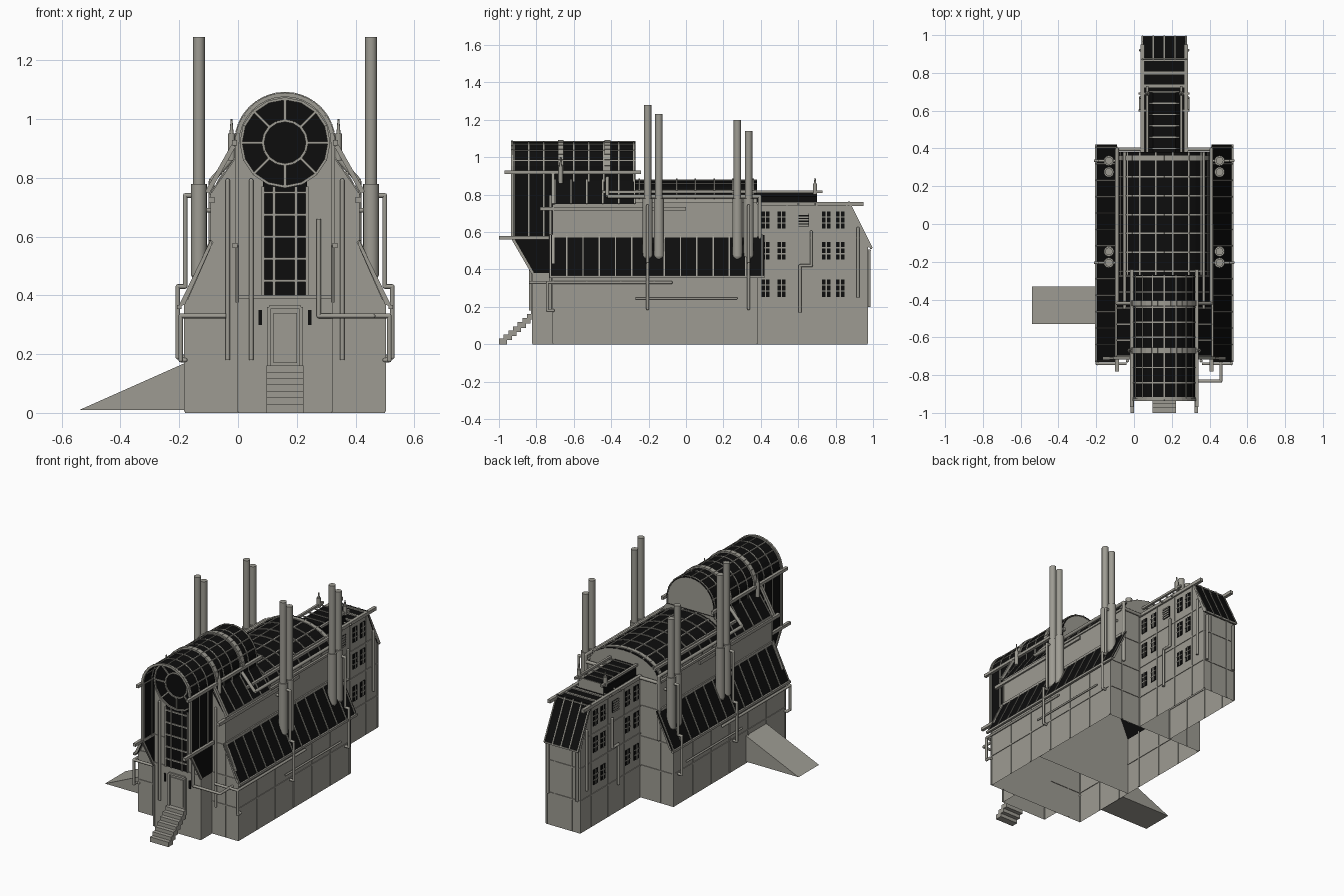
import bpy, bmesh, math
from mathutils import Vector, Matrix

cube = bpy.data.objects.get("Cube")
if cube:
    bpy.data.objects.remove(cube, do_unlink=True)

# Main dimensions: half widths, heights, then positions from front to rear
CENTRE = .16
AISLE, HALL, TOWER, WING, SLOT, CHIMNEY = .34, .25, .16, .115, .075, .293
EAVE, SHOULDER, SPRING, HALL_TOP, TOWER_MID = .38, .57, .75, .88, .92
HOOD, FRONT, GABLE, TOWER_BACK, BACK, HIP, END = -.93, -.82, -.71, -.27, .38, .88, .97


def material(name, rgb):
    mat = bpy.data.materials.new(name)
    mat.use_nodes = True
    mat.diffuse_color = (*rgb, 1)
    mat.node_tree.nodes["Principled BSDF"].inputs["Base Color"].default_value = (*rgb, 1)
    return mat


STONE = material("stone_grey", (.34, .33, .29))
DARK = material("dark_glass", (.004, .004, .004))


def finish(name, bm, materials=(STONE,), mirror=False, smooth=False):
    mesh = bpy.data.meshes.new(name)
    bm.to_mesh(mesh)
    bm.free()
    part = bpy.data.objects.new(name, mesh)
    part.location.x = CENTRE
    for mat in materials:
        mesh.materials.append(mat)
    bpy.context.collection.objects.link(part)
    if mirror:
        part.modifiers.new("Mirror", 'MIRROR').use_mirror_merge = False
    if smooth:
        bpy.ops.object.select_all(action='DESELECT')
        part.select_set(True)
        bpy.context.view_layer.objects.active = part
        bpy.ops.object.shade_smooth_by_angle(angle=math.radians(50))


def frame(start, end):
    """Matrix at the middle of a segment with its z axis along it, and the length."""
    start, end = Vector(start), Vector(end)
    z = (end - start).normalized()
    x = z.cross(Vector((0, 0, 1)))
    x = x.normalized() if x.length > .01 else Vector((0, 1, 0))
    turn = Matrix((x, z.cross(x), z)).transposed().to_4x4()
    return Matrix.Translation((start + end) / 2) @ turn, (end - start).length


def beam(bm, start, end, width=.008, height=None):
    matrix, length = frame(start, end)
    size = Matrix.Diagonal((width, height or width, length, 1))
    bmesh.ops.create_cube(bm, size=1, matrix=matrix @ size)


def lengthwise(bm, x, z, y_from, y_to, width=.008):
    beam(bm, (x, y_from, z), (x, y_to, z), width)


def upright(bm, x, y, bottom, top, width=.008):
    beam(bm, (x, y, bottom), (x, y, top), width)


def across(bm, left, right, y, z, width=.008):
    beam(bm, (left, y, z), (right, y, z), width)


def chain(bm, profile, y, width, height):
    points = [(x, y(z) if callable(y) else y, z) for x, z in profile]
    for start, end in zip(points, points[1:]):
        beam(bm, start, end, width, height)


def plate(bm, middle, size):
    matrix = Matrix.Translation(middle) @ Matrix.Diagonal((*size, 1))
    bmesh.ops.create_cube(bm, size=1, matrix=matrix)


def rod(bm, start, end, radius, tip=None, sides=10):
    matrix, length = frame(start, end)
    bmesh.ops.create_cone(bm, cap_ends=True, segments=sides, radius1=radius,
                          radius2=tip or radius, depth=length, matrix=matrix)


def pipe(bm, start, *moves, radius=.008):
    """Pipe from a start point through moves such as ('z', .4), each along one axis."""
    point = Vector(start)
    for axis, value in moves:
        corner = point.copy()
        setattr(corner, axis, value)
        rod(bm, point, corner, radius)
        bmesh.ops.create_uvsphere(bm, u_segments=10, v_segments=6, radius=radius,
                                  matrix=Matrix.Translation(corner))
        point = corner


def arc(width, height, middle, steps=16, span=math.pi):
    angles = [span * i / steps for i in range(steps + 1)]
    return [(width * math.cos(a), middle + height * math.sin(a)) for a in angles]


def mirrored(half):
    return half + [(-x, z) for x, z in reversed(half)]


def sloping(p, q):
    return abs(p[0] - q[0]) > .01


def always(p, q):
    return True


def shell(name, profile, start, end, axis='y', dark=sloping, caps=True, mirror=False):
    """Open-bottomed extrusion; its start may depend on height."""
    bm = bmesh.new()

    def ring(place):
        spots = [(u, place(z) if callable(place) else place, z) for u, z in profile]
        return [bm.verts.new(s if axis == 'y' else (s[1], s[0], s[2])) for s in spots]

    near, far = ring(start), ring(end)
    for i, (p, q) in enumerate(zip(profile, profile[1:])):
        face = bm.faces.new((near[i], near[i + 1], far[i + 1], far[i]))
        face.material_index = int(dark(p, q))
    if caps:
        bm.faces.new(near)
        bm.faces.new(far[::-1])
    bmesh.ops.recalc_face_normals(bm, faces=bm.faces)
    finish(name, bm, (STONE, DARK), mirror)


# Hall: front part with lean-to slopes, rear part with a vaulted glass roof
aisle = [(AISLE, 0), (AISLE, EAVE), (HALL, SHOULDER), (HALL, SPRING)]
vault = arc(HALL - .015, HALL_TOP - SPRING, SPRING)
shell("hall_front", mirrored(aisle + [(TOWER, HALL_TOP)]), GABLE, TOWER_BACK)
shell("hall_rear", aisle + vault + [(-x, z) for x, z in reversed(aisle)], TOWER_BACK, BACK)
eave_tip = (AISLE + .02, EAVE - .02)
shell("aisle_roof", [(HALL, SHOULDER + .015), eave_tip, (AISLE, EAVE - .01), (HALL, SHOULDER)],
      GABLE - .02, BACK + .04, dark=always, mirror=True)

# Front tower: stone base, dark vaulted body, hood overhanging the front wall
shell("tower_base", mirrored([(TOWER, 0), (TOWER, EAVE + .01)]), FRONT, GABLE)
inner = TOWER - .003
shell("tower_body", [(inner, EAVE)] + arc(inner, inner, TOWER_MID) + [(-inner, EAVE)],
      FRONT, TOWER_BACK - .005, dark=always)
outer = TOWER + .003
crown = arc(outer, outer, TOWER_MID)
foot = [(outer, EAVE), (outer, SHOULDER)]
hood = foot + crown + [(-x, z) for x, z in reversed(foot)]


def hood_front(z):
    return FRONT if z < SHOULDER else HOOD


shell("tower_hood", hood, hood_front, TOWER_BACK, dark=always, caps=False)

# Rear wing with a steep end roof and a raised skylight
shell("rear_wing", [(BACK, 0), (BACK, SPRING), (HIP, SPRING), (END, .53), (END, 0)], -WING, WING, 'x')
hip_top, hip_foot = (HIP - .01, SPRING + .015), (.995, .515)
shell("wing_end_roof", [hip_top, hip_foot, (END, .52), (HIP - .01, SPRING)],
      -WING - .005, WING + .005, 'x', dark=always)
shell("skylight", mirrored([(.085, SPRING), (.085, .79), (.06, .81)]), BACK - .02, .7, dark=always)

# Ribs over the paired slopes
bm = bmesh.new()
for i in range(14):
    y = GABLE - .015 + i * .087
    beam(bm, (HALL, y, SHOULDER + .017), (eave_tip[0], y, eave_tip[1]), .007)
for i in range(6):
    y = GABLE + .01 + i * .085
    beam(bm, (HALL, y, SPRING), (TOWER, y, HALL_TOP), .007)
finish("slope_ribs", bm, mirror=True)

# Ribs over the vaults, wing and skylight
bm = bmesh.new()
for i in range(9):
    chain(bm, hood[1:-1], HOOD + .01 + i * .08, .007, .006)
for y in (-.67, -.42):
    chain(bm, crown, y, .03, .02)
for x, z in crown[::2]:
    lengthwise(bm, x, z, HOOD, TOWER_BACK, .006)
for i in range(7):
    chain(bm, vault, TOWER_BACK + .02 + i * .1, .025 if i == 6 else .008, .012)
for x, z in vault[1::2]:
    lengthwise(bm, x, z, TOWER_BACK, BACK)
for i in range(5):
    x = WING * (i / 2 - 1)
    beam(bm, (x, *hip_top), (x, *hip_foot), .007)
for i in range(6):
    across(bm, -.08, .08, BACK + .02 + i * .06, .811, .007)
for i in range(3):
    across(bm, -WING, WING, .73 + i * .07, SPRING, .015)
finish("roof_ribs", bm)

# Front rim of the hood
bm = bmesh.new()
chain(bm, hood, hood_front, .012, .014)
finish("hood_rim", bm)

# Long beams, gutters and struts
bm = bmesh.new()
lengthwise(bm, TOWER + .012, TOWER_MID, HOOD - .04, TOWER_BACK + .03, .018)
lengthwise(bm, TOWER + .01, SHOULDER, -1, GABLE, .018)
lengthwise(bm, HALL, .725, GABLE - .07, 0, .02)
lengthwise(bm, HALL, SHOULDER + .01, GABLE, BACK, .016)
lengthwise(bm, *eave_tip, GABLE - .02, BACK + .04, .014)
lengthwise(bm, WING, SPRING, BACK, .95, .02)
lengthwise(bm, .21, .815, -.45, BACK, .014)
lengthwise(bm, .09, .815, BACK, .73, .014)
lengthwise(bm, HALL, SPRING, TOWER_BACK, BACK, .014)
beam(bm, (TOWER + .015, GABLE, .91), (HALL + .015, GABLE, SPRING), .016)
beam(bm, (HALL, GABLE, SHOULDER + .015), (AISLE, GABLE, EAVE), .014)
across(bm, 0, WING, hip_foot[0] - .005, hip_foot[1], .01)
finish("beams_and_gutters", bm, mirror=True)

# Shallow wall strips
bm = bmesh.new()
for i in range(7):
    upright(bm, AISLE, GABLE + i * .18, .004, EAVE)
lengthwise(bm, AISLE, .2, GABLE, BACK)
for i in range(4):
    upright(bm, WING, BACK + i * .16, .004, SPRING)
for z in (.2, .4, SHOULDER):
    lengthwise(bm, WING, z, BACK, END)
for y in (GABLE, BACK):
    upright(bm, HALL, y, .004, SPRING)
    upright(bm, AISLE, y, .004, EAVE)
    for x, z in ((AISLE, .2), (AISLE, EAVE), (HALL, SHOULDER)):
        across(bm, WING, x, y, z)
upright(bm, TOWER, FRONT, .004, EAVE)
across(bm, 0, TOWER, FRONT, EAVE + .015, .012)
across(bm, SLOT, TOWER, FRONT, SHOULDER)
for x in (WING / 2, WING):
    upright(bm, x, END, .004, .53)
for z in (.2, .4):
    across(bm, 0, WING, END, z)
finish("wall_strips", bm, mirror=True)

# Keyhole window: dark panes, then grey bars
glass = FRONT - .01
bm = bmesh.new()
rod(bm, (0, FRONT - .008, TOWER_MID), (0, FRONT, TOWER_MID), .148, sides=32)
plate(bm, (0, FRONT - .004, .6), (SLOT * 2, .008, .4))
finish("keyhole_panes", bm, (DARK,))
bm = bmesh.new()
for radius in (SLOT * 2, SLOT):
    chain(bm, arc(radius, radius, TOWER_MID, span=math.tau), glass, .012, .009)
spokes = zip(arc(SLOT, SLOT, TOWER_MID, 8, math.tau), arc(SLOT * 2, SLOT * 2, TOWER_MID, 8, math.tau))
for (x, z), (rim_x, rim_z) in spokes:
    beam(bm, (x, glass, z), (rim_x, glass, rim_z), .009)
for x in (-SLOT, -SLOT / 2, SLOT / 2, SLOT):
    upright(bm, x, glass, .4, .77, .009)
for i in range(5):
    across(bm, -SLOT, SLOT, glass, .45 + i * SLOT)
finish("keyhole_bars", bm)

# Wing windows and vents, with slits beside the door
panes, bars = bmesh.new(), bmesh.new()
for z in (.3, .5, .665):
    for y in (.425, .51, .75, .825):
        plate(panes, (WING, y, z), (.008, .044, .092))
        upright(bars, WING + .004, y, z - .046, z + .046, .006)
        for step in (-.016, .016):
            lengthwise(bars, WING + .004, z + step, y - .022, y + .022, .006)
plate(panes, (WING, .63, .665), (.008, .055, .07))
for i in range(5):
    lengthwise(bars, WING + .004, .635 + i * .015, .6, .655)
plate(panes, (.085, FRONT, .325), (.012, .009, .05))
finish("window_panes", panes, (DARK,), mirror=True)
finish("window_bars", bars, mirror=True)

# Door, front steps and side ramp
bm = bmesh.new()
chain(bm, mirrored([(.055, .15), (.055, .36)]), FRONT - .004, .01, .012)
plate(bm, (0, FRONT - .002, .255), (.08, .008, .17))
finish("door", bm)
bm = bmesh.new()
for i in range(7):
    plate(bm, (0, i * .025 - .978, .015 + i * .022), (.126, .044, .03))
finish("front_steps", bm)
shell("side_ramp", [(-AISLE, .01), (-.7, .01), (-AISLE, .17)], -.53, -.33, dark=lambda p, q: False)

# Chimneys
bm = bmesh.new()
for y, top in ((-.205, 1.28), (-.145, 1.23), (.275, 1.2), (.335, 1.14)):
    levels = [Vector((CHIMNEY, y, z)) for z in (.445, .47, .78, top)]
    for start, end, radius, tip in zip(levels, levels[1:], (.015, .027, .02), (.027, .027, .02)):
        rod(bm, start, end, radius, tip, 16)
finish("chimneys", bm, mirror=True, smooth=True)

# Pipes and small spires
bm = bmesh.new()
outside = AISLE + .015
for y in (-.205, .335):
    pipe(bm, (AISLE, y, .19), ('x', .365), ('z', .43), ('x', AISLE), ('z', .74), ('x', CHIMNEY))
    pipe(bm, (CHIMNEY, y, .69), ('x', HALL))
pipe(bm, (outside, TOWER_BACK, .245), ('y', -TOWER_BACK), radius=.006)
pipe(bm, (.195, GABLE - .015, .18), ('z', .79))
rod(bm, (TOWER, -.42, .89), (HALL, -.42, .79), .01)
pipe(bm, (HALL, -.42, .79), ('y', BACK + .015), ('z', .4), radius=.01)
pipe(bm, (HALL, BACK + .015, SPRING), ('x', WING), radius=.01)
pipe(bm, (.2, GABLE - .03, .33), ('x', outside), ('y', -.08))
pipe(bm, (outside, GABLE - .03, .33), ('z', .18), ('y', GABLE), ('x', AISLE))
pipe(bm, (WING + .01, .61, .17), ('z', .42), ('y', .67), ('z', .6))
pipe(bm, (WING + .01, .92, .25), ('z', .62))
pipe(bm, (.1, END + .01, .2), ('z', .5))
for y in (.6, .69):
    rod(bm, (.08, y, SPRING), (.135, y, SPRING), .006)
for x, y, z, height in ((.182, -.67, .86, .14), (.09, .69, .8, .09)):
    neck = z + height * .65
    rod(bm, (x, y, z), (x, y, neck), .012)
    rod(bm, (x, y, neck), (x, y, z + height), .007, .003)
finish("pipes_and_spires", bm, mirror=True, smooth=True)

# Pipes on the tower front
bm = bmesh.new()
pipe(bm, (-WING, FRONT - .012, .18), ('z', .79))
pipe(bm, (WING, FRONT - .012, .66), ('z', .33), ('x', .3), ('y', GABLE))
finish("front_pipes", bm, smooth=True)
